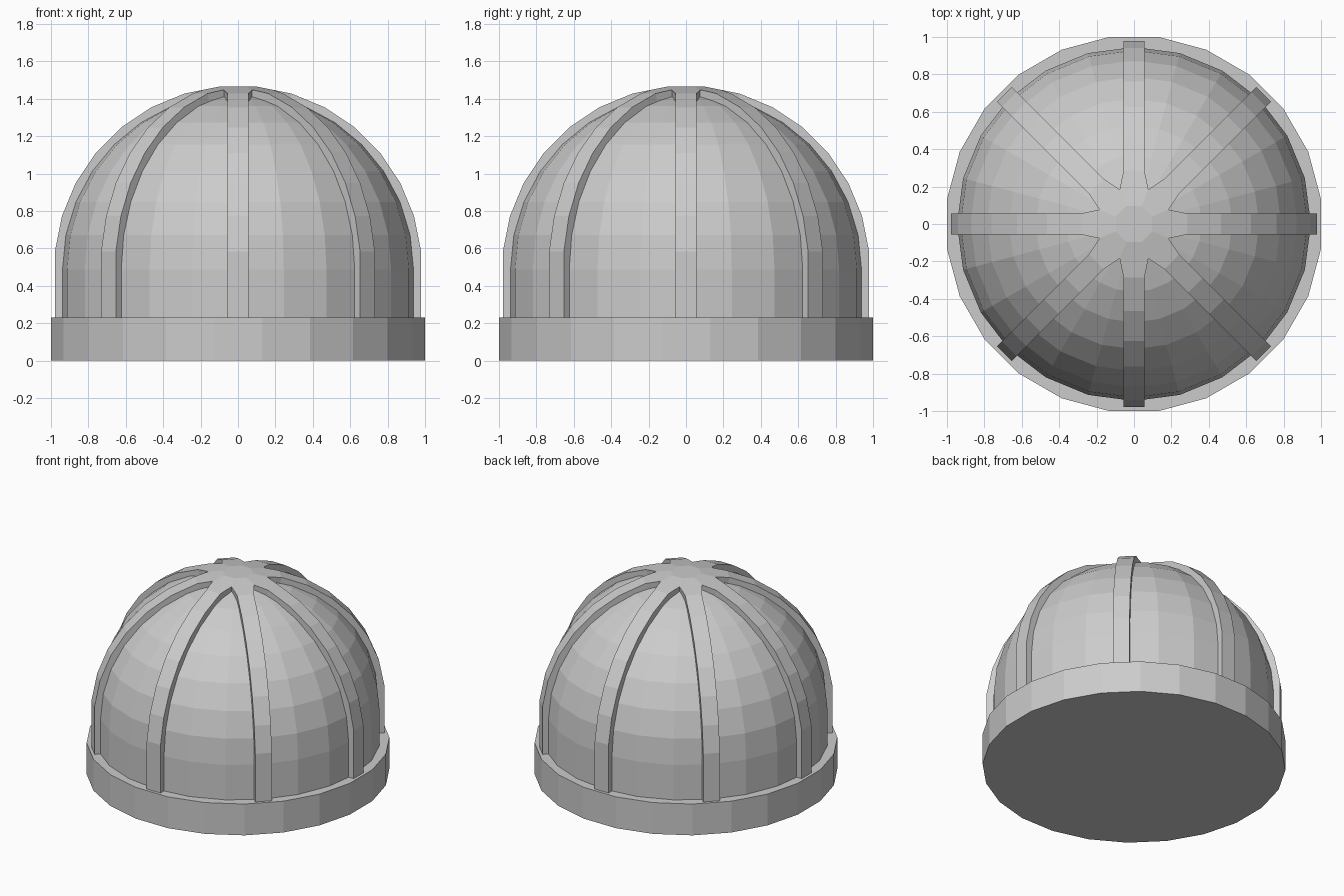
import bpy, bmesh, math

if "Cube" in bpy.data.objects:
    bpy.data.objects.remove(bpy.data.objects["Cube"])

CENTRE_Z = 0.486      # height where the dome starts to curve
RIB_R = 0.984         # radius of the rib arches
DOME_R = 0.946
STEP = math.pi / 16   # arc step shared by dome and ribs


def finish(name, bm):
    bmesh.ops.remove_doubles(bm, verts=bm.verts, dist=1e-4)
    bmesh.ops.recalc_face_normals(bm, faces=bm.faces)
    mesh = bpy.data.meshes.new(name)
    bm.to_mesh(mesh)
    bm.free()
    obj = bpy.data.objects.new(name, mesh)
    bpy.context.collection.objects.link(obj)
    return obj


def lathe(name, profile, sides, offset=0.0):
    """Revolve (radius, z) points and cap both ends."""
    bm = bmesh.new()
    rings = []
    for r, z in profile:
        rings.append([bm.verts.new((r * math.cos(2 * math.pi * (i + offset) / sides),
                                    r * math.sin(2 * math.pi * (i + offset) / sides), z))
                      for i in range(sides)])
    for a, b in zip(rings, rings[1:]):
        for i in range(sides):
            j = (i + 1) % sides
            bm.faces.new((a[i], a[j], b[j], b[i]))
    bm.faces.new(rings[0][::-1])
    for i in range(sides):
        if profile[-1][0] > 0.01:
            bm.faces.new(rings[-1])
            break
    return finish(name, bm)


# Base ring, with flats facing the axes
lathe("base", [(1 / math.cos(math.pi / 24), 0), (1 / math.cos(math.pi / 24), 0.23)], 24, 0.5)

# Dome: straight skirt, then a quarter circle up to the pole
arc = [(DOME_R * math.cos(k * STEP), CENTRE_Z + DOME_R * math.sin(k * STEP)) for k in range(8)]
dome_profile = [(DOME_R, 0.2)] + arc + [(0.00001, CENTRE_Z + DOME_R)]
lathe("dome", dome_profile, 24)

# Ribs: eight strips that flare and merge into an octagonal hub
points = [(RIB_R * math.cos((k + 0.5) * STEP), CENTRE_Z + RIB_R * math.sin((k + 0.5) * STEP))
          for k in range(8)]
hub_r, hub_z = points.pop()
t22 = math.tan(math.pi / 8)
flare = 0.185
mix = (flare - hub_r) / (points[-1][0] - hub_r)
sections = [(points[0][0], 0.2, 0.056)] + [(r, z, 0.056) for r, z in points]
sections += [(flare, hub_z + mix * (points[-1][1] - hub_z), flare * t22),
             (hub_r, hub_z, hub_r * t22)]

bm = bmesh.new()
hub = []
for n in range(8):
    c, s = math.cos(n * math.pi / 4), math.sin(n * math.pi / 4)
    rows = [[bm.verts.new((r * c - w * s, r * s + w * c, z)) for w in (-half, half)]
            for r, z, half in sections]
    for a, b in zip(rows, rows[1:]):
        bm.faces.new((a[0], a[1], b[1], b[0]))
    hub.append(rows[-1][0])
bm.faces.new(hub)
ribs = finish("ribs", bm)
solid = ribs.modifiers.new("thickness", 'SOLIDIFY')
solid.thickness = 0.06
solid.offset = -1
